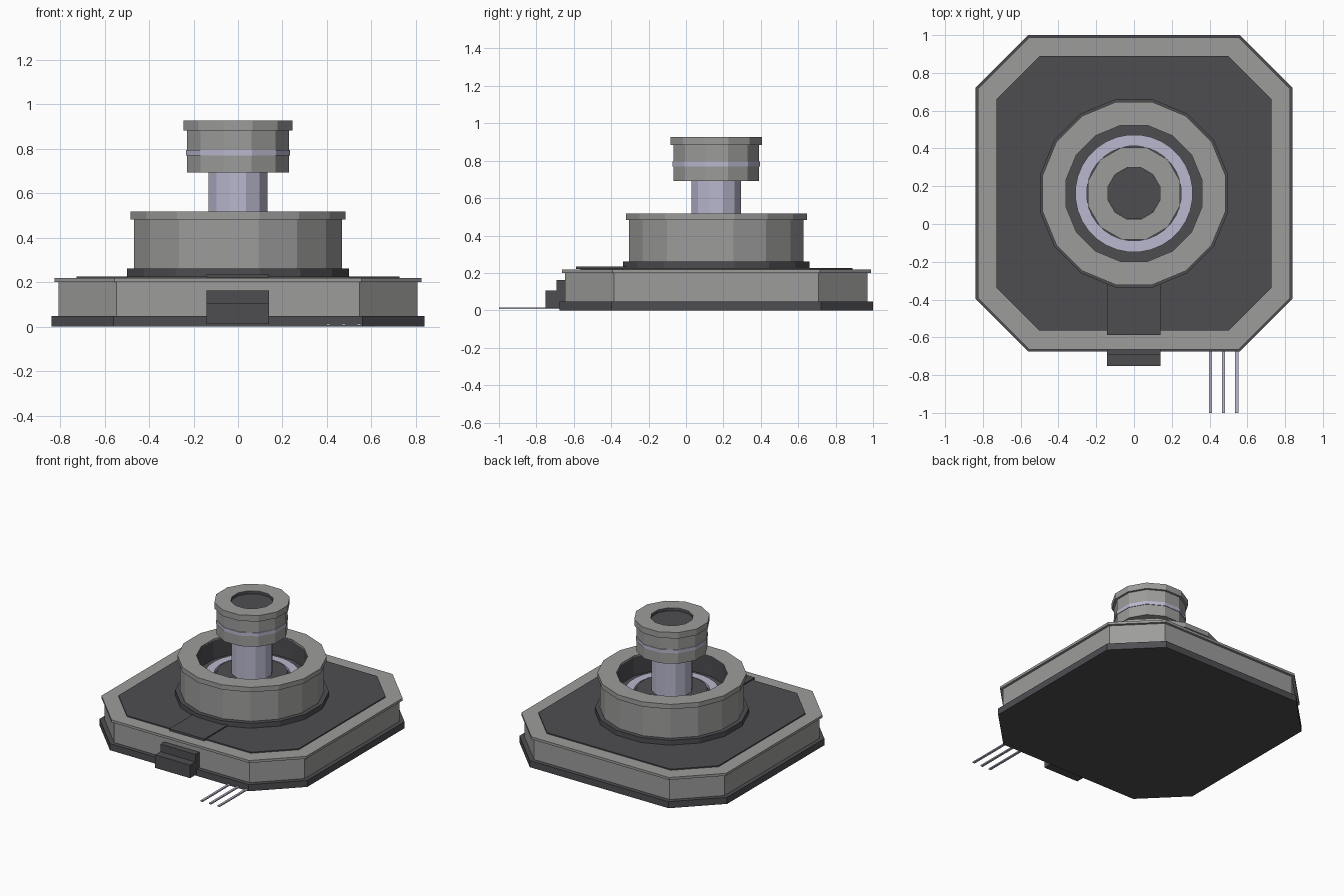
import bpy, bmesh, math

if "Cube" in bpy.data.objects:
    bpy.data.objects.remove(bpy.data.objects["Cube"])

CY = 0.162  # y of the central axis


def material(name, rgb):
    m = bpy.data.materials.new(name)
    m.diffuse_color = (*rgb, 1.0)
    m.use_nodes = True
    m.node_tree.nodes["Principled BSDF"].inputs["Base Color"].default_value = m.diffuse_color
    return m


SILVER = material("silver_grey", (0.335, 0.335, 0.33))
DARK = material("dark_grey", (0.076, 0.074, 0.083))
LILAC = material("pale_lilac_metal", (0.49, 0.48, 0.62))


def finish(name, bm, mat):
    bmesh.ops.recalc_face_normals(bm, faces=bm.faces[:])
    mesh = bpy.data.meshes.new(name)
    bm.to_mesh(mesh)
    bm.free()
    mesh.materials.append(mat)
    ob = bpy.data.objects.new(name, mesh)
    bpy.context.collection.objects.link(ob)
    return ob


def lathe(name, profile, sides, mat, closed=False):
    """Revolve (apothem, z) points round the axis, flats facing the front."""
    bm = bmesh.new()
    k = 1 / math.cos(math.pi / sides)
    rings = []
    for r, z in profile:
        if r == 0:
            rings.append([bm.verts.new((0, CY, z))] * sides)
            continue
        ring = []
        for i in range(sides):
            a = 2 * math.pi * (i + 0.5) / sides
            ring.append(bm.verts.new((r * k * math.cos(a), CY + r * k * math.sin(a), z)))
        rings.append(ring)
    pairs = list(zip(rings, rings[1:]))
    if closed:
        pairs.append((rings[-1], rings[0]))
    for a, b in pairs:
        for i in range(sides):
            j = (i + 1) % sides
            quad = list(dict.fromkeys((a[i], a[j], b[j], b[i])))
            bm.faces.new(quad)
    return finish(name, bm, mat)


def octagon(name, half, corner, z0, z1, mat):
    """Square plate with cut corners."""
    pts = [(corner, -half), (half, -corner), (half, corner), (corner, half),
           (-corner, half), (-half, corner), (-half, -corner), (-corner, -half)]
    bm = bmesh.new()
    low = [bm.verts.new((x, CY + y, z0)) for x, y in pts]
    top = [bm.verts.new((x, CY + y, z1)) for x, y in pts]
    bm.faces.new(low[::-1])
    bm.faces.new(top)
    for i in range(8):
        j = (i + 1) % 8
        bm.faces.new((low[i], low[j], top[j], top[i]))
    return finish(name, bm, mat)


def box(name, x0, x1, y0, y1, z0, z1, mat):
    bm = bmesh.new()
    bmesh.ops.create_cube(bm, size=1)
    for v in bm.verts:
        v.co = (x1 if v.co.x > 0 else x0, y1 if v.co.y > 0 else y0, z1 if v.co.z > 0 else z0)
    return finish(name, bm, mat)


# Housing: stacked plates with cut corners
octagon("base_plate", 0.838, 0.56, 0.0, 0.048, DARK)
octagon("housing_wall", 0.808, 0.547, 0.048, 0.2, SILVER)
octagon("housing_lip", 0.826, 0.555, 0.2, 0.218, SILVER)
octagon("top_panel", 0.727, 0.50, 0.218, 0.226, DARK)

# Collar: foot ring, hollow silver body with a lip, dark lining and floor
lathe("collar_foot", [(0.36, 0.222), (0.498, 0.222), (0.498, 0.262), (0.36, 0.262)],
      16, DARK, closed=True)
lathe("collar", [(0.37, 0.262), (0.467, 0.262), (0.467, 0.482), (0.484, 0.482),
                 (0.484, 0.517), (0.36, 0.517), (0.36, 0.505), (0.37, 0.505)],
      16, SILVER, closed=True)
lathe("collar_lining", [(0.36, 0.515), (0.36, 0.37), (0, 0.37)], 16, DARK)
lathe("bearing_ring", [(0.25, 0.365), (0.31, 0.365), (0.31, 0.39), (0.25, 0.39)],
      32, LILAC, closed=True)
lathe("bearing_core", [(0.232, 0.365), (0.232, 0.4), (0, 0.4)], 24, DARK)

# Shaft and knob
lathe("shaft", [(0, 0.38), (0.132, 0.38), (0.132, 0.70), (0, 0.70)], 12, LILAC)
lathe("knob", [(0, 0.692), (0.229, 0.692), (0.229, 0.77), (0.222, 0.782), (0.229, 0.794),
               (0.229, 0.883), (0.244, 0.883), (0.244, 0.927), (0.137, 0.927),
               (0.137, 0.90)], 12, SILVER)
lathe("knob_band", [(0.215, 0.77), (0.233, 0.77), (0.233, 0.795), (0.215, 0.795)],
      12, LILAC, closed=True)
lathe("knob_recess", [(0.1365, 0.925), (0.1365, 0.905), (0, 0.905)], 12, DARK)

# Stepped connector at the front and its cover strip on the panel
box("connector_front", -0.142, 0.14, -0.752, -0.60, 0.012, 0.107, DARK)
box("connector_back", -0.142, 0.14, -0.692, -0.60, 0.012, 0.162, DARK)
box("cover_strip", -0.142, 0.14, -0.588, -0.32, 0.22, 0.235, DARK)

# Three thin pins
for i in range(3):
    x = 0.406 + 0.069 * i
    box(f"pin_{i + 1}", x - 0.008, x + 0.008, -1.0, -0.62, 0.006, 0.015, LILAC)
